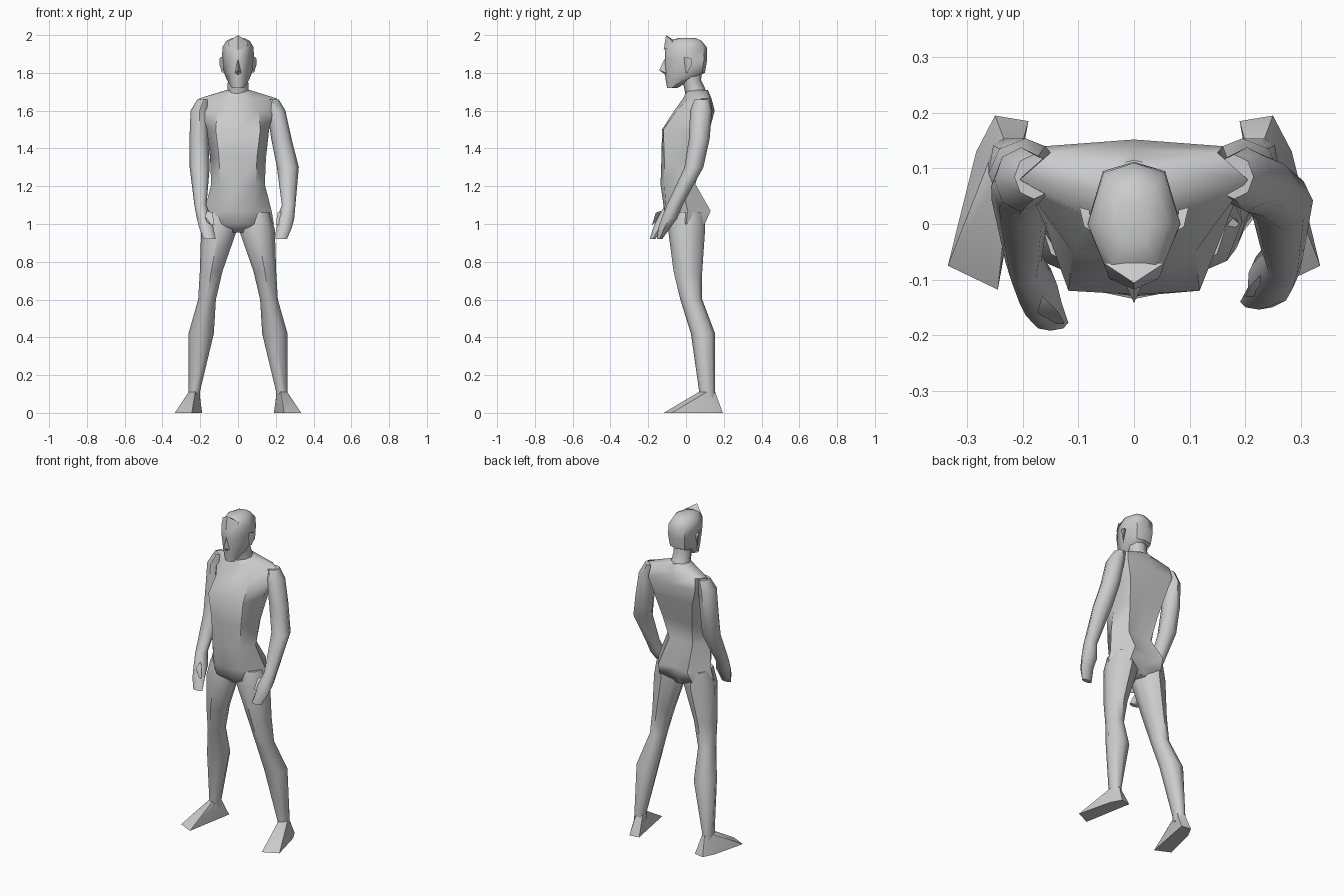
import bpy, bmesh, math


def finish(name, bm, angle=50):
    bmesh.ops.recalc_face_normals(bm, faces=bm.faces)
    me = bpy.data.meshes.new(name)
    bm.to_mesh(me)
    bm.free()
    ob = bpy.data.objects.new(name, me)
    bpy.context.collection.objects.link(ob)
    bpy.ops.object.select_all(action='DESELECT')
    ob.select_set(True)
    bpy.context.view_layer.objects.active = ob
    bpy.ops.object.shade_smooth_by_angle(angle=math.radians(angle))
    return ob


def skin(name, rings, angle=50):
    """Bridge point rings of equal length and cap both ends."""
    bm = bmesh.new()
    vs = [[bm.verts.new(p) for p in r] for r in rings]
    n = len(vs[0])
    for a, b in zip(vs, vs[1:]):
        for i in range(n):
            j = (i + 1) % n
            bm.faces.new((a[i], a[j], b[j], b[i]))
    bm.faces.new(vs[0])
    bm.faces.new(vs[-1])
    return finish(name, bm, angle)


def limb(name, rows, side=1, n=8):
    """Rows: x, y, z, half width, half depth."""
    rings = []
    for x, y, z, rx, ry in rows:
        rings.append([(side * (x + rx * math.cos(math.tau * i / n)),
                       y + ry * math.sin(math.tau * i / n), z) for i in range(n)])
    return skin(name, rings)


def body(name, rows, angle=50):
    """Mirrored sections: z, front y, (x, y) of front corner, side, back corner, back y."""
    rings = []
    for z, yf, xf, yf2, w, ym, xb, yb2, yb in rows:
        half = [(xf, yf2), (w, ym), (xb, yb2)]
        ring = [(0, yf)] + half + [(0, yb)] + [(-x, y) for x, y in reversed(half)]
        rings.append([(x, y, z) for x, y in ring])
    return skin(name, rings, angle)


def hull(name, pts, side=1, mirror=False):
    bm = bmesh.new()
    full = {(side * x, y, z) for x, y, z in pts}
    if mirror:
        full |= {(-x, y, z) for x, y, z in full}
    for p in sorted(full):
        bm.verts.new(p)
    res = bmesh.ops.convex_hull(bm, input=bm.verts)
    loose = [v for v in bm.verts if not v.link_faces]
    bmesh.ops.delete(bm, geom=loose, context='VERTS')
    return finish(name, bm, 35)


# torso
body("torso", [
    (0.955, -0.05, 0.03, -0.045, 0.05, 0.01, 0.03, 0.06, 0.065),
    (1.00, -0.09, 0.08, -0.09, 0.19, 0.0, 0.11, 0.10, 0.085),
    (1.07, -0.115, 0.09, -0.105, 0.178, 0.01, 0.10, 0.13, 0.105),
    (1.21, -0.135, 0.095, -0.115, 0.142, -0.03, 0.08, 0.05, 0.04),
    (1.35, -0.13, 0.10, -0.115, 0.148, 0.0, 0.10, 0.085, 0.08),
    (1.50, -0.127, 0.118, -0.12, 0.165, 0.01, 0.13, 0.125, 0.125),
    (1.60, -0.062, 0.11, -0.05, 0.19, 0.06, 0.16, 0.14, 0.152),
    (1.665, -0.015, 0.08, 0.01, 0.205, 0.08, 0.15, 0.128, 0.135),
    (1.71, 0.005, 0.035, 0.012, 0.06, 0.06, 0.04, 0.105, 0.115)])

# neck and head
limb("neck", [(0, 0.06, 1.67, 0.065, 0.06), (0, 0.045, 1.72, 0.055, 0.055),
              (0, 0.03, 1.76, 0.054, 0.05), (0, 0.03, 1.83, 0.056, 0.055)])
body("head", [
    (1.72, -0.10, 0.022, -0.094, 0.032, -0.075, 0.02, -0.05, -0.045),
    (1.765, -0.108, 0.034, -0.09, 0.06, -0.02, 0.04, 0.02, 0.03),
    (1.80, -0.112, 0.036, -0.095, 0.074, 0.0, 0.05, 0.085, 0.10),
    (1.87, -0.112, 0.042, -0.10, 0.084, 0.0, 0.056, 0.095, 0.112),
    (1.935, -0.112, 0.045, -0.095, 0.083, 0.0, 0.055, 0.092, 0.11),
    (1.97, -0.085, 0.04, -0.075, 0.062, 0.0, 0.04, 0.07, 0.082),
    (1.985, -0.04, 0.02, -0.03, 0.03, 0.0, 0.02, 0.04, 0.05)])
hull("nose", [(0, -0.113, 1.875), (0.017, -0.105, 1.80), (0, -0.142, 1.815),
              (0, -0.11, 1.79)], mirror=True)
hull("hair_tuft", [(0, -0.106, 2.0), (0.045, -0.098, 1.93), (0, -0.118, 1.922),
                   (0.055, -0.07, 1.965), (0, -0.07, 1.977)], mirror=True)

# arms, each bent slightly differently
shoulder = [(0.18, 0.085, 1.66, 0.035, 0.04), (0.203, 0.08, 1.60, 0.048, 0.058)]
limb("left_arm", shoulder + [
    (0.23, 0.07, 1.45, 0.054, 0.055), (0.264, 0.042, 1.30, 0.058, 0.05),
    (0.268, -0.06, 1.10, 0.036, 0.042), (0.252, -0.088, 1.03, 0.046, 0.042),
    (0.245, -0.115, 0.98, 0.04, 0.032), (0.225, -0.14, 0.92, 0.034, 0.014)])
limb("right_arm", shoulder + [
    (0.207, 0.068, 1.45, 0.05, 0.055), (0.203, 0.042, 1.30, 0.053, 0.05),
    (0.199, -0.07, 1.10, 0.032, 0.042), (0.178, -0.11, 1.03, 0.04, 0.042),
    (0.168, -0.142, 0.98, 0.038, 0.032), (0.15, -0.178, 0.92, 0.032, 0.014)], -1)
for name, side, tx, ty in (("left_thumb", 1, 0.2, -0.13), ("right_thumb", -1, 0.125, -0.18)):
    hull(name, [(tx + 0.04, ty + 0.05, 1.07), (tx + 0.04, ty + 0.02, 1.01),
                (tx + 0.01, ty + 0.02, 1.06), (tx, ty, 0.995),
                (tx + 0.015, ty, 0.995), (tx + 0.05, ty + 0.02, 1.04)], side)

for label, s in (("left", 1), ("right", -1)):
    # leg
    limb(label + "_leg", [
        (0.10, 0.01, 1.06, 0.07, 0.09), (0.10, 0.003, 0.97, 0.095, 0.098),
        (0.142, 0.01, 0.75, 0.06, 0.076), (0.164, 0.028, 0.60, 0.047, 0.058),
        (0.195, 0.09, 0.42, 0.067, 0.064), (0.232, 0.112, 0.11, 0.03, 0.042),
        (0.232, 0.115, 0.07, 0.03, 0.042)], s)
    # wedge foot
    hull(label + "_foot", [
        (0.25, 0.195, 0), (0.19, 0.185, 0), (0.245, -0.118, 0), (0.335, -0.075, 0),
        (0.284, 0.13, 0), (0.235, 0.155, 0.11), (0.205, 0.13, 0.11),
        (0.262, 0.11, 0.11), (0.225, 0.075, 0.115), (0.25, 0.075, 0.11)], s)
    # ear
    hull(label + "_ear", [
        (0.078, -0.012, 1.88), (0.078, 0.0, 1.80), (0.08, 0.025, 1.875),
        (0.098, 0.03, 1.875), (0.09, -0.005, 1.885), (0.086, 0.01, 1.805),
        (0.097, 0.028, 1.84)], s)
